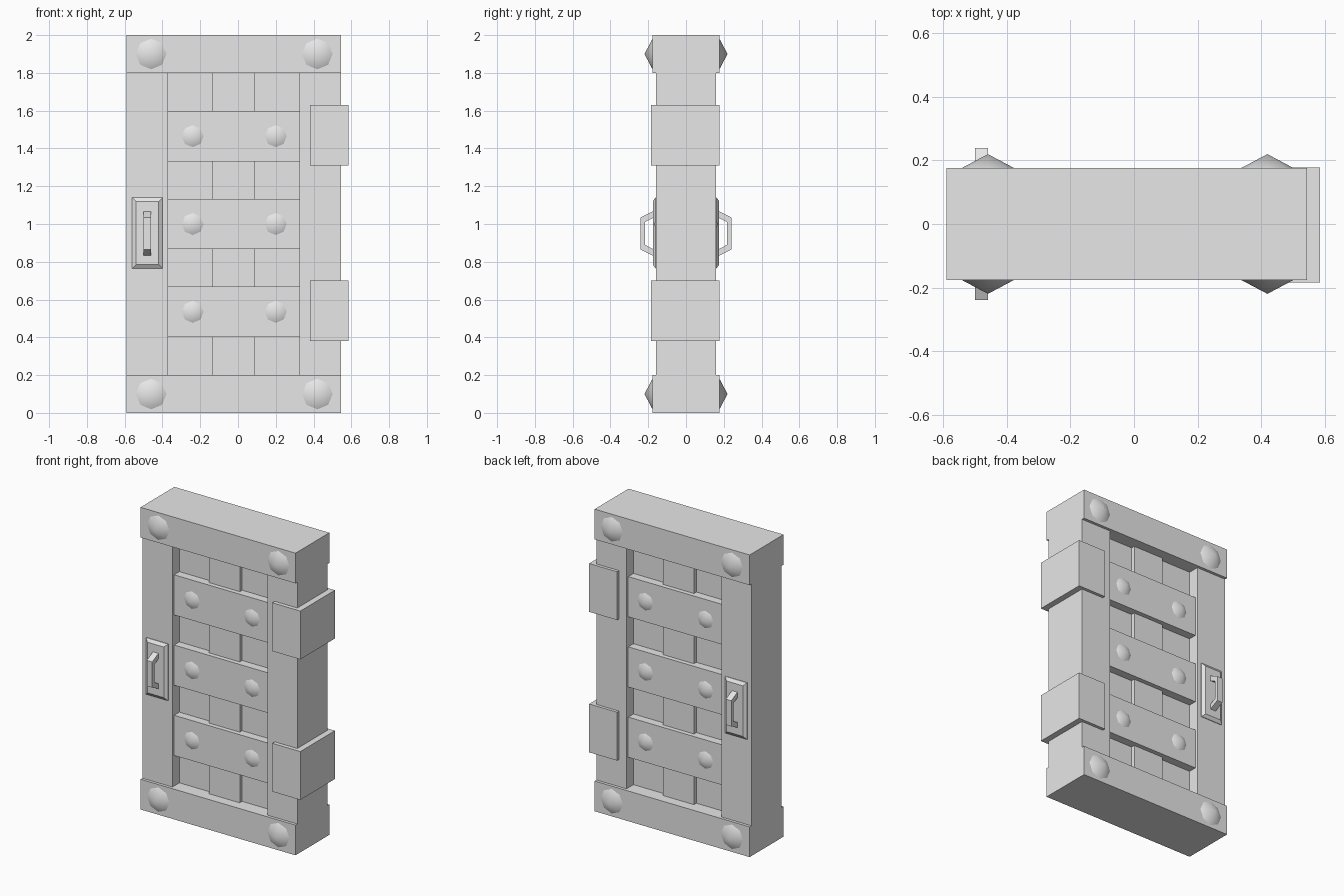
import bpy, math
from mathutils import Matrix

if "Cube" in bpy.data.objects:
    bpy.data.objects.remove(bpy.data.objects["Cube"], do_unlink=True)

grey = bpy.data.materials.new("plain grey")
grey.use_nodes = True
COLOUR = (0.8, 0.8, 0.8, 1)
grey.diffuse_color = COLOUR
grey.node_tree.nodes["Principled BSDF"].inputs["Base Color"].default_value = COLOUR


def mesh_object(name, verts, faces):
    mesh = bpy.data.meshes.new(name)
    mesh.from_pydata(verts, [], faces)
    mesh.materials.append(grey)
    obj = bpy.data.objects.new(name, mesh)
    bpy.context.collection.objects.link(obj)
    return obj


def loft(name, rings, closed=False):
    """Join equal rings of points; cap the ends, or close into a loop."""
    n, count = len(rings[0]), len(rings)
    verts = [p for ring in rings for p in ring]
    faces = []
    for r in range(count if closed else count - 1):
        a, b = r * n, (r + 1) % count * n
        for i in range(n):
            j = (i + 1) % n
            faces.append((a + i, a + j, b + j, b + i))
    if not closed:
        faces += [tuple(reversed(range(n))), tuple(range((count - 1) * n, count * n))]
    return mesh_object(name, verts, faces)


def rectangle(x0, x1, z0, z1, y):
    return [(x0, y, z0), (x0, y, z1), (x1, y, z1), (x1, y, z0)]


def box(name, x0, x1, z0, z1, front, back=None):
    back = front if back is None else back
    return loft(name, [rectangle(x0, x1, z0, z1, back), rectangle(x0, x1, z0, z1, -front)])


def rivet(name, x, z, radius, base, height, side):
    """Shallow eight-sided stud with smooth shading."""
    ring = [(x + radius * math.cos(i * math.tau / 8), side * base,
             z + side * radius * math.sin(i * math.tau / 8)) for i in range(8)]
    faces = [((i + 1) % 8, i, 8) for i in range(8)]
    if side < 0:
        faces = [f for f in faces]
    obj = mesh_object(name, ring + [(x, side * (base + height), z)], faces)
    obj.data.polygons.foreach_set("use_smooth", [True] * 8)
    return obj


LEFT, RIGHT = -0.59, 0.545
IN_L, IN_R = -0.37, 0.325
BAR_Z = (0.535, 1.0, 1.465)

# Frame
for name, z in (("bottom_rail", 0), ("top_rail", 1.8)):
    box(name, LEFT, RIGHT, z, z + 0.2, 0.177)
box("handle_stile", LEFT, IN_L, 0.2, 1.8, 0.158)
box("hinge_stile", IN_R, RIGHT, 0.2, 1.8, 0.158)

# Planks, with the middle one standing proud
box("right_plank", IN_L, -0.135, 0.2, 1.8, 0.085)
box("middle_plank", -0.135, 0.09, 0.2, 1.8, 0.11)
box("left_plank", 0.09, IN_R, 0.2, 1.8, 0.085)

# Cross bars and hinges
for i, z in enumerate(BAR_Z):
    box(f"cross_bar_{i + 1}", IN_L, IN_R, z - 0.133, z + 0.133, 0.14)
for name, z in (("lower_hinge", 0.38), ("upper_hinge", 1.31)):
    box(name, 0.38, 0.585, z, z + 0.32, 0.184, 0.178)

# Rivets and handles on both faces
for side, label in ((-1, "front"), (1, "back")):
    for x in (-0.46, 0.42):
        for z in (0.1, 1.9):
            rivet(f"{label}_corner_rivet", x, z, 0.081, 0.177, 0.043, side)
    for x in (-0.24, 0.2):
        for z in BAR_Z:
            rivet(f"{label}_bar_rivet", x, z, 0.058, 0.14, 0.03, side)

    # Bevelled plate
    rings = [rectangle(-0.56, -0.40, 0.765, 1.14, side * 0.155),
             rectangle(-0.56, -0.40, 0.765, 1.14, side * 0.162),
             rectangle(-0.54, -0.42, 0.785, 1.12, side * 0.176)]
    loft(f"{label}_handle_plate", rings if side < 0 else rings[::-1])

    # Angular grip: an outer and an inner outline swept across its width
    outer = [(0.17, 1.07), (0.24, 1.035), (0.24, 0.865), (0.17, 0.83)]
    inner = [(0.17, 1.035), (0.217, 1.01), (0.217, 0.89), (0.17, 0.865)]
    loft(f"{label}_handle_grip",
         [[(-0.50, side * o[0], o[1]), (-0.46, side * o[0], o[1]),
           (-0.46, side * i[0], i[1]), (-0.50, side * i[0], i[1])]
          for o, i in zip(outer, inner)])

# Make every surface face outwards
import bmesh
for obj in bpy.context.collection.objects:
    if obj.type == 'MESH' and "rivet" not in obj.name:
        bm = bmesh.new()
        bm.from_mesh(obj.data)
        bmesh.ops.recalc_face_normals(bm, faces=bm.faces)
        bm.to_mesh(obj.data)
        bm.free()
